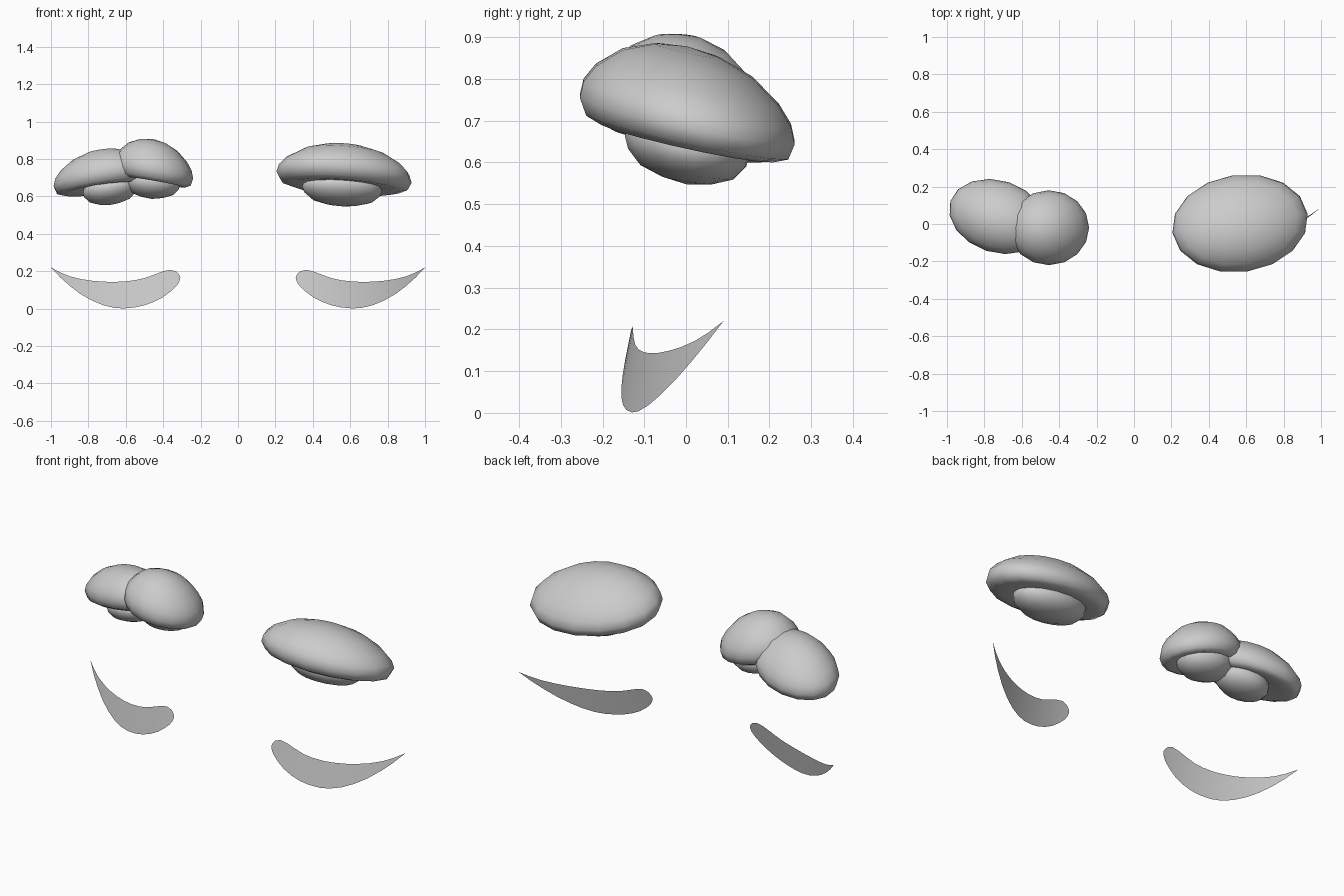
import bpy, bmesh
from math import sin, cos, pi, radians

if "Cube" in bpy.data.objects:
    bpy.data.objects.remove(bpy.data.objects["Cube"])

# (radius fraction, height above rim) profiles
CAP = [(0, -.025), (.5, -.045), (.8, -.055), (.94, -.04), (1, 0), (.965, .04),
       (.85, .083), (.6, .135), (.3, .165), (0, .175)]
STEM = [(0, -.095), (.4, -.085), (.75, -.065), (.95, -.03), (1, 0), (.95, .03), (0, .04)]


def finish(name, bm):
    bmesh.ops.recalc_face_normals(bm, faces=bm.faces)
    for f in bm.faces:
        f.smooth = True
    me = bpy.data.meshes.new(name)
    bm.to_mesh(me)
    bm.free()
    ob = bpy.data.objects.new(name, me)
    bpy.context.collection.objects.link(ob)
    return ob


def lathe(name, profile, centre, rx, ry, turn=0, sx=0, sy=0, h=1, sides=16):
    """Oval lathe, turned about z and sheared so its rim slopes."""
    bm = bmesh.new()
    t = radians(turn)

    def vert(r, z, a):
        u, v = r * rx * cos(a), r * ry * sin(a)
        x, y = u * cos(t) - v * sin(t), u * sin(t) + v * cos(t)
        return bm.verts.new((centre[0] + x, centre[1] + y,
                             centre[2] + z * h + x * sx + y * sy))

    rings = [[vert(r, z, 2 * pi * i / sides) for i in range(sides)]
             for r, z in profile[1:-1]]
    for a, b in zip(rings, rings[1:]):
        for i in range(sides):
            j = (i + 1) % sides
            bm.faces.new((a[i], a[j], b[j], b[i]))
    for ring, (r, z) in ((rings[0], profile[0]), (rings[-1], profile[-1])):
        tip = vert(r, z, 0)
        for i in range(sides):
            bm.faces.new((ring[i], ring[(i + 1) % sides], tip))
    return finish(name, bm)


# large tilted cap and stem on the right
lathe("large_cap", CAP, (.567, .003, .703), .365, .26, 8, -.055, -.21)
lathe("large_stem", STEM, (.557, .003, .642), .215, .15, 5, -.04, -.15)
# pair of small overlapping caps and stems on the left
lathe("outer_cap", CAP, (-.73, .04, .69), .265, .193, -18, .12, -.17, .92)
lathe("outer_stem", STEM, (-.685, .025, .635), .145, .125, 0, .1, -.12, .85)
lathe("inner_cap", CAP, (-.455, -.02, .732), .215, .2, 0, -.17, -.05)
lathe("inner_stem", STEM, (-.46, 0, .672), .15, .13, 0, -.06, -.05, .9)

# curved crescent sheet: x, lower z, upper z
OUTLINE = [(.308, .165, .165), (.315, .142, .183), (.33, .12, .198), (.36, .092, .208),
           (.4, .062, .2), (.45, .036, .181), (.5, .018, .163), (.55, .007, .152),
           (.61, .001, .145), (.66, .004, .143), (.72, .018, .144), (.78, .043, .149),
           (.84, .077, .158), (.9, .122, .173), (.95, .167, .193), (1, .22, .22)]
bm = bmesh.new()
rows = []
for x, lo, hi in OUTLINE:
    d = x - .68
    y = -.108 + .337 * d + .449 * d * d
    rows.append([bm.verts.new((x, y + .2 * z, z)) for z in ([lo] if lo == hi else [lo, hi])])
for a, b in zip(rows, rows[1:]):
    bm.faces.new(a[:1] + b + a[:0:-1])
crescent = finish("crescent", bm)
m = crescent.modifiers.new("Mirror", 'MIRROR')
m.use_mirror_merge = False
